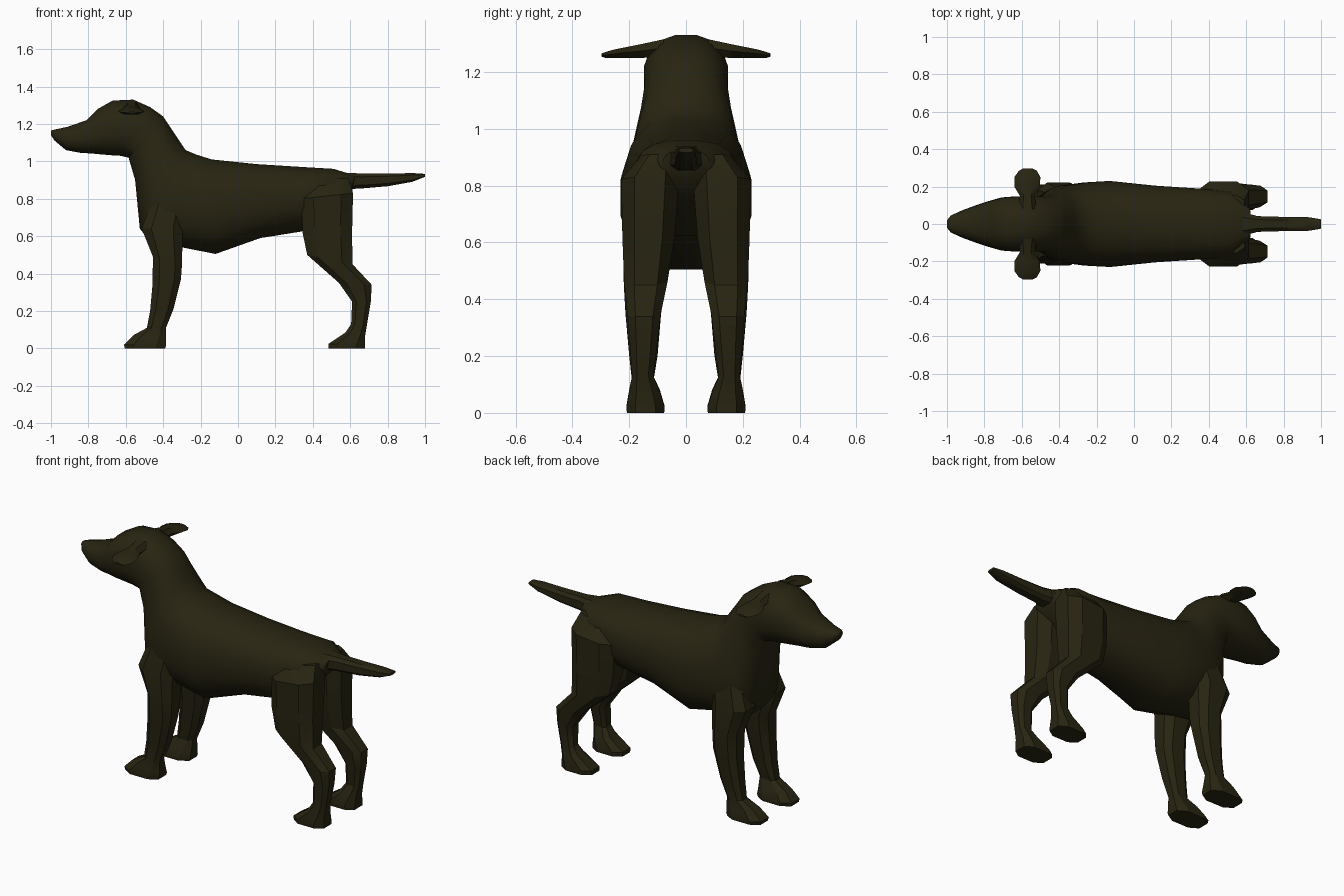
import bpy, bmesh, math

coat = bpy.data.materials.new("dark_olive_coat")
coat.diffuse_color = (0.021, 0.018, 0.006, 1)


def ring(a, b, y0, y1, sides, power):
    """Rounded section between side points a and b (x, z), spanning y0 to y1."""
    pts = []
    for i in range(sides):
        t = 2 * math.pi * (i + 0.5) / sides
        c, s = math.cos(t), math.sin(t)
        # stretch so the outermost corners reach the full size
        u = math.copysign(abs(c) ** (2 / power), c) / math.cos(math.pi / sides) ** (2 / power)
        v = math.copysign(abs(s) ** (2 / power), s) / math.cos(math.pi / sides) ** (2 / power)
        pts.append(((a[0] + b[0]) / 2 + u * (b[0] - a[0]) / 2,
                    (y0 + y1) / 2 + v * (y1 - y0) / 2,
                    (a[1] + b[1]) / 2 + u * (b[1] - a[1]) / 2))
    return pts


def loft(name, rings, angle, mirror=False):
    """Skin a row of rings into one closed part."""
    bm = bmesh.new()
    loops = [[bm.verts.new(p) for p in r] for r in rings]
    n = len(loops[0])
    for p, q in zip(loops, loops[1:]):
        for i in range(n):
            j = (i + 1) % n
            bm.faces.new((p[i], p[j], q[j], q[i]))
    bm.faces.new(loops[0])
    bm.faces.new(loops[-1])
    if mirror:
        dup = bmesh.ops.duplicate(bm, geom=bm.verts[:] + bm.edges[:] + bm.faces[:])
        for v in dup["geom"]:
            if isinstance(v, bmesh.types.BMVert):
                v.co.y *= -1
    bmesh.ops.recalc_face_normals(bm, faces=bm.faces[:])
    mesh = bpy.data.meshes.new(name)
    bm.to_mesh(mesh)
    bm.free()
    mesh.materials.append(coat)
    obj = bpy.data.objects.new(name, mesh)
    bpy.context.collection.objects.link(obj)
    bpy.ops.object.select_all(action='DESELECT')
    obj.select_set(True)
    bpy.context.view_layer.objects.active = obj
    bpy.ops.object.shade_smooth_by_angle(angle=math.radians(angle))
    return obj


# Torso, neck and head: underside point, top point, half width
body = [
    ((0.61, 0.84), (0.625, 0.925), 0.08),
    ((0.53, 0.76), (0.51, 0.96), 0.175),
    ((0.34, 0.625), (0.34, 0.97), 0.19),
    ((0.12, 0.59), (0.10, 0.985), 0.205),
    ((-0.12, 0.505), (-0.14, 1.01), 0.23),
    ((-0.30, 0.54), (-0.22, 1.035), 0.222),
    ((-0.46, 0.56), (-0.28, 1.06), 0.205),
    ((-0.525, 0.64), (-0.32, 1.12), 0.188),
    ((-0.55, 0.90), (-0.36, 1.18), 0.158),
    ((-0.585, 1.02), (-0.40, 1.24), 0.145),
    ((-0.63, 1.03), (-0.47, 1.29), 0.148),
    ((-0.67, 1.032), (-0.56, 1.33), 0.148),
    ((-0.73, 1.037), (-0.67, 1.325), 0.142),
    ((-0.78, 1.042), (-0.75, 1.28), 0.125),
    ((-0.84, 1.045), (-0.81, 1.22), 0.106),
    ((-0.92, 1.06), (-0.91, 1.185), 0.074),
    ((-0.98, 1.11), (-0.98, 1.17), 0.045),
    ((-1.0, 1.14), (-1.0, 1.165), 0.02),
]
loft("torso_and_head", [ring(a, b, -w, w, 16, 2.4) for a, b, w in body], 40)

# Tail
tail = [
    ((0.56, 0.85), (0.56, 0.94), 0.07),
    ((0.66, 0.855), (0.66, 0.935), 0.042),
    ((0.80, 0.867), (0.80, 0.935), 0.038),
    ((0.93, 0.89), (0.94, 0.937), 0.036),
    ((1.0, 0.917), (1.0, 0.933), 0.025),
]
loft("tail", [ring(a, b, -w, w, 8, 3) for a, b, w in tail], 30)

# Legs with paws: front point, back point, inner y, outer y
front_leg = [
    ((-0.45, 0.82), (-0.27, 0.84), 0.06, 0.185),
    ((-0.515, 0.64), (-0.295, 0.64), 0.06, 0.222),
    ((-0.455, 0.49), (-0.30, 0.44), 0.072, 0.219),
    ((-0.457, 0.34), (-0.305, 0.37), 0.088, 0.213),
    ((-0.47, 0.20), (-0.345, 0.21), 0.10, 0.20),
    ((-0.487, 0.11), (-0.385, 0.11), 0.115, 0.19),
    ((-0.56, 0.07), (-0.385, 0.05), 0.092, 0.20),
    ((-0.61, 0.02), (-0.385, 0.015), 0.075, 0.21),
    ((-0.605, 0.0), (-0.39, 0.0), 0.077, 0.208),
]
hind_leg = [
    ((0.40, 0.90), (0.59, 0.91), 0.04, 0.155),
    ((0.34, 0.80), (0.615, 0.83), 0.025, 0.228),
    ((0.345, 0.62), (0.61, 0.62), 0.04, 0.224),
    ((0.37, 0.50), (0.612, 0.45), 0.065, 0.218),
    ((0.54, 0.35), (0.715, 0.34), 0.09, 0.205),
    ((0.61, 0.25), (0.71, 0.25), 0.10, 0.198),
    ((0.605, 0.13), (0.69, 0.13), 0.115, 0.19),
    ((0.575, 0.085), (0.68, 0.07), 0.092, 0.20),
    ((0.485, 0.025), (0.68, 0.018), 0.075, 0.21),
    ((0.485, 0.0), (0.68, 0.0), 0.077, 0.208),
]
for name, rows in (("front_legs", front_leg), ("hind_legs", hind_leg)):
    loft(name, [ring(a, b, y0, y1, 8, 2.8) for a, b, y0, y1 in rows], 28, True)

# Flat ears: y, front x, back x, underside z, top z
ears = [
    (0.08, -0.62, -0.52, 1.255, 1.315),
    (0.15, -0.61, -0.53, 1.25, 1.30),
    (0.20, -0.64, -0.505, 1.25, 1.29),
    (0.25, -0.64, -0.50, 1.25, 1.28),
    (0.285, -0.615, -0.52, 1.25, 1.27),
    (0.298, -0.59, -0.545, 1.255, 1.265),
]
ear_rings = []
for y, x0, x1, z0, z1 in ears:
    m = (z0 + z1) / 2
    ear_rings.append([(x0, y, m), ((x0 * 3 + x1) / 4, y, z1), ((x0 + x1 * 3) / 4, y, z1),
                      (x1, y, m), ((x0 + x1 * 3) / 4, y, z0), ((x0 * 3 + x1) / 4, y, z0)])
loft("ears", ear_rings, 40, True)
